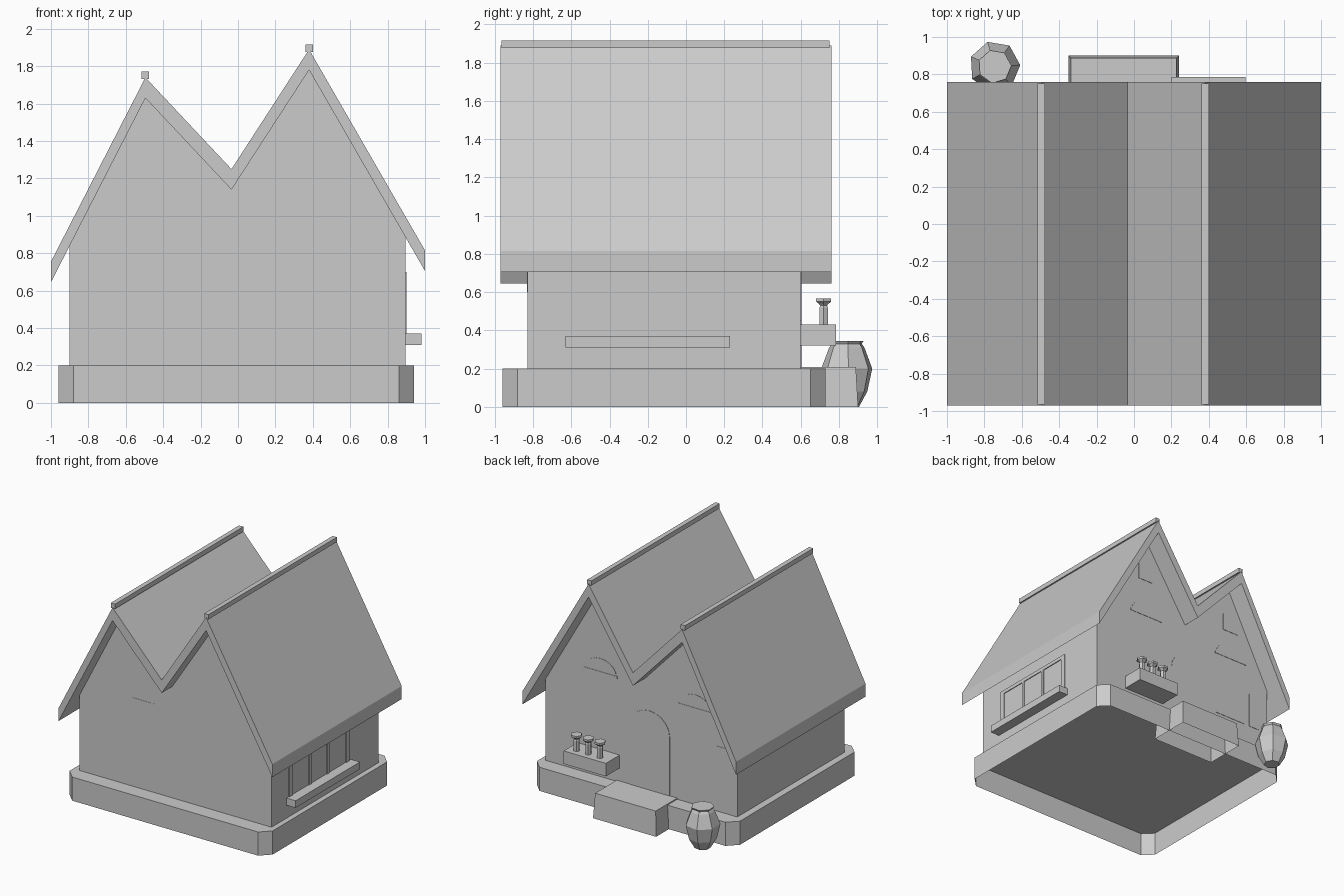
import bpy, bmesh, math

cube = bpy.data.objects.get("Cube")
if cube:
    bpy.data.objects.remove(cube, do_unlink=True)

grey = bpy.data.materials.new("plain_grey")
grey.use_nodes = True
colour = (0.6, 0.6, 0.6, 1)
grey.diffuse_color = colour
grey.node_tree.nodes["Principled BSDF"].inputs["Base Color"].default_value = colour


def finish(name, bm):
    bmesh.ops.recalc_face_normals(bm, faces=bm.faces)
    mesh = bpy.data.meshes.new(name)
    bm.to_mesh(mesh)
    bm.free()
    mesh.materials.append(grey)
    obj = bpy.data.objects.new(name, mesh)
    bpy.context.collection.objects.link(obj)
    return obj


def open_bottom(bm):
    bm.normal_update()
    low = min(v.co.z for v in bm.verts)
    faces = [f for f in bm.faces if all(v.co.z < low + 0.001 for v in f.verts)]
    bmesh.ops.delete(bm, geom=faces, context='FACES_ONLY')


def prism_y(name, profile, y0, y1):
    """Extrude an x-z profile along y."""
    bm = bmesh.new()
    face = bm.faces.new([bm.verts.new((x, y0, z)) for x, z in profile])
    new = bmesh.ops.extrude_face_region(bm, geom=[face])["geom"]
    moved = [g for g in new if isinstance(g, bmesh.types.BMVert)]
    bmesh.ops.translate(bm, verts=moved, vec=(0, y1 - y0, 0))
    return finish(name, bm)


def box(name, xs, ys, zs, taper=0, hollow=False):
    bm = bmesh.new()
    bmesh.ops.create_cube(bm, size=1)
    for v in bm.verts:
        inset = taper if v.co.z > 0 else 0
        c = v.co.copy()
        v.co = [sum(r) / 2 + s * (r[1] - r[0] - 2 * inset)
                for s, r in zip(c[:2], (xs, ys))] + [zs[1] if c.z > 0 else zs[0]]
    if hollow:
        open_bottom(bm)
    return finish(name, bm)


def lathe(name, profile, sides, centre, phase=0):
    """Faceted turned shape from (radius, height) pairs."""
    bm = bmesh.new()
    rings = []
    for r, z in profile:
        angles = [phase + math.tau * i / sides for i in range(sides)]
        rings.append([bm.verts.new((centre[0] + r * math.cos(a),
                                    centre[1] + r * math.sin(a),
                                    centre[2] + z)) for a in angles])
    for low, high in zip(rings, rings[1:]):
        for i in range(sides):
            j = (i + 1) % sides
            bm.faces.new((low[i], low[j], high[j], high[i]))
    bm.faces.new(rings[0])
    bm.faces.new(rings[-1])
    return finish(name, bm)


def arch(name, cx, half, z0, spring, rise, y, depth, steps=10):
    """Thin arched plate on the back wall."""
    points = [(cx - half, z0), (cx + half, z0)]
    for i in range(steps + 1):
        a = math.pi * i / steps
        points.append((cx + half * math.cos(a), spring + rise * math.sin(a)))
    return prism_y(name, points, y, y + depth)


# Foundation with cut corners, open below
X0, X1, Y0, Y1, CUT = -0.96, 0.94, -0.96, 0.73, 0.08
bm = bmesh.new()
outline = [(X0 + CUT, Y0), (X1 - CUT, Y0), (X1, Y0 + CUT), (X1, Y1 - CUT),
           (X1 - CUT, Y1), (X0 + CUT, Y1), (X0, Y1 - CUT), (X0, Y0 + CUT)]
face = bm.faces.new([bm.verts.new((x, y, 0)) for x, y in outline])
new = bmesh.ops.extrude_face_region(bm, geom=[face])["geom"]
bmesh.ops.translate(bm, verts=[g for g in new if isinstance(g, bmesh.types.BMVert)],
                    vec=(0, 0, 0.2))
open_bottom(bm)
finish("foundation", bm)

# Twin gable roof
WALL_BACK, WALL_FRONT = 0.60, -0.83
ridge_line = [(-1, 0.755), (-0.495, 1.74), (-0.035, 1.25), (0.38, 1.89), (1, 0.815)]
underside = [(x, z - 0.11) for x, z in ridge_line]
prism_y("roof", ridge_line + underside[::-1], -0.97, 0.76)
for side, x, z in (("right", -0.495, 1.752), ("left", 0.38, 1.897)):
    box("ridge_cap_" + side, (x - 0.02, x + 0.02), (-0.965, 0.75), (z - 0.02, z + 0.02))

# Walls following the roof underside
gables = [(-0.9, 0.2), (-0.9, 0.845), *underside[1:4], (0.895, 0.89), (0.895, 0.2)]
prism_y("walls", gables, WALL_FRONT, WALL_BACK)

# Side window with frame, mullions and sill
WX = (0.89, 0.902)
for i, y in enumerate((-0.58, 0.18)):
    box(f"window_jamb_{i}", WX, (y - 0.02, y + 0.02), (0.36, 0.70))
for i, y in enumerate((-0.32, -0.08)):
    box(f"window_mullion_{i}", WX, (y - 0.014, y + 0.014), (0.36, 0.68))
box("window_head", WX, (-0.6, 0.2), (0.67, 0.70))
box("window_sill", (0.88, 0.98), (-0.63, 0.23), (0.31, 0.37))

# Front window plate
box("front_window", (-0.4, -0.2), (WALL_FRONT - 0.002, WALL_FRONT + 0.01), (0.6, 0.95))

# Back door and arched windows
arch("door", -0.08, 0.19, 0.2, 0.70, 0.18, WALL_BACK - 0.01, 0.013)
for side, x, low, spring, attic in (("left", 0.38, 0.45, 1.08, 1.40),
                                    ("right", -0.51, 0.45, 1.01, 1.25)):
    arch("tall_window_" + side, x, 0.15, low, spring, 0.12, WALL_BACK - 0.01, 0.013)
    box("window_bar_" + side, (x - 0.16, x + 0.16), (WALL_BACK - 0.01, WALL_BACK + 0.006),
        (spring - 0.01, spring + 0.01))
    arch("attic_window_" + side, x, 0.075, attic, attic + 0.14, 0.06, WALL_BACK - 0.01, 0.013)
box("small_panel", (-0.81, -0.71), (WALL_BACK - 0.01, WALL_BACK + 0.003), (0.45, 0.75))

# Door step
box("door_step", (-0.35, 0.24), (0.55, 0.90), (0, 0.21), taper=0.012, hollow=True)

# Flower box with three plants
box("flower_box", (0.2, 0.595), (0.60, 0.785), (0.32, 0.43))
for i, x in enumerate((0.30, 0.41, 0.52)):
    lathe(f"plant_{i}", [(0.025, 0), (0.025, 0.09), (0.02, 0.1), (0.03, 0.11),
                         (0.045, 0.12), (0.045, 0.137)], 6, (x, 0.72, 0.43))

# Faceted jar by the corner
lathe("jar", [(0.065, 0), (0.11, 0.08), (0.137, 0.2), (0.095, 0.31), (0.08, 0.33),
              (0.09, 0.345)], 7, (-0.745, 0.842, 0), math.radians(106))
